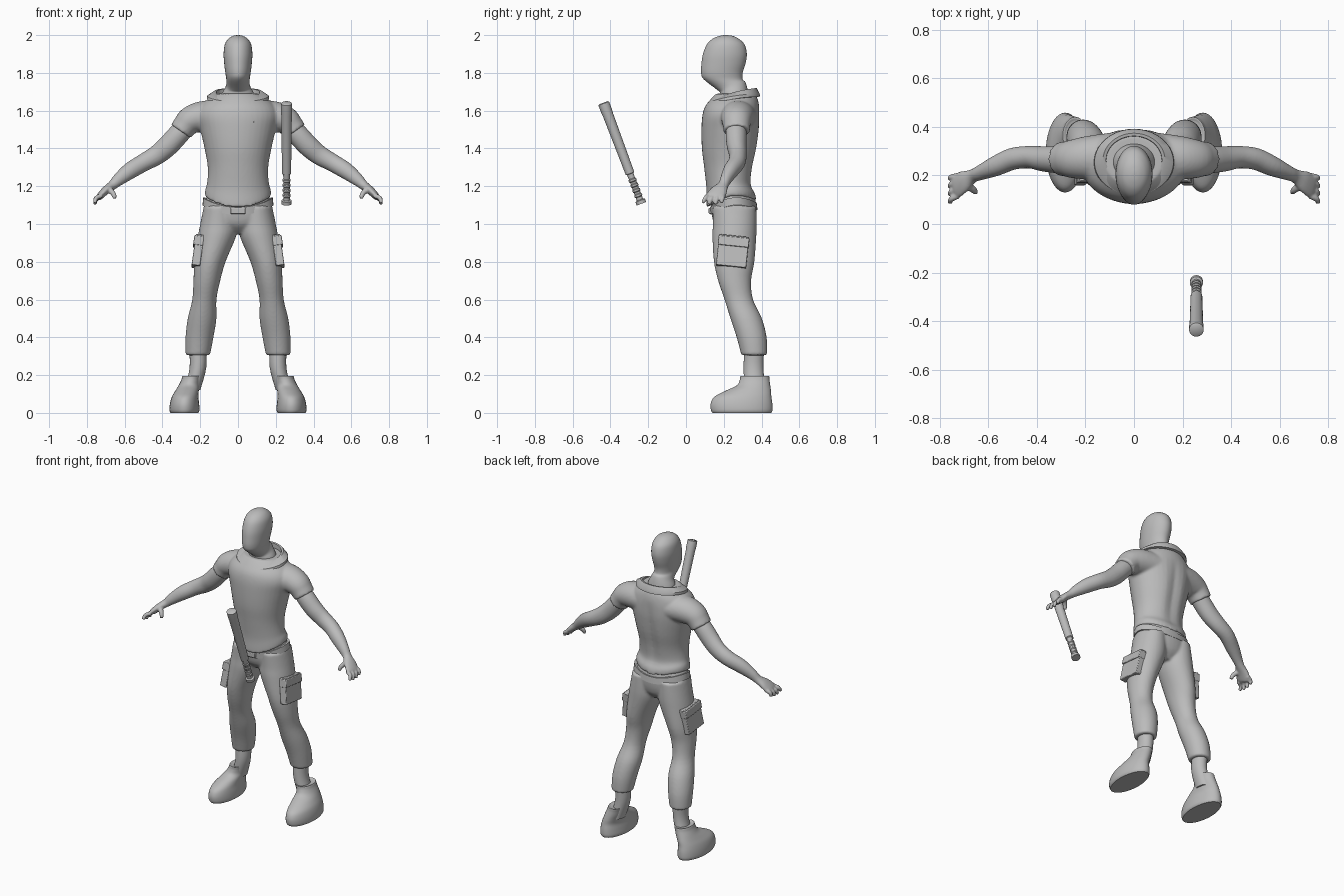
import bpy, bmesh, math
from mathutils import Vector, Matrix

default_cube = bpy.data.objects.get("Cube")
if default_cube:
    bpy.data.objects.remove(default_cube)

grey = bpy.data.materials.new("plain grey")
grey.use_nodes = True
colour = (0.5, 0.5, 0.5, 1)
grey.diffuse_color = colour
grey.node_tree.nodes["Principled BSDF"].inputs["Base Color"].default_value = colour

SEGMENTS = 40


def smooth_rows(rows, steps=4):
    """Catmull-Rom interpolation between section rows."""
    width = max(len(row) for row in rows)
    rows = [tuple(row) + (0,) * (width - len(row)) for row in rows]
    result = []
    for i in range(len(rows) - 1):
        before, a, b, after = rows[max(i - 1, 0)], rows[i], rows[i + 1], rows[min(i + 2, len(rows) - 1)]
        for step in range(steps):
            t = step / steps
            result.append(tuple(
                q + t / 2 * (r - p + t * (2 * p - 5 * q + 4 * r - s + t * (3 * (q - r) + s - p)))
                for p, q, r, s in zip(before, a, b, after)))
    return result + [rows[-1]]


def skin(bm, rings):
    """Bridge rings of points and cap both ends."""
    rings = [[bm.verts.new(point) for point in ring] for ring in rings]
    for low, high in zip(rings, rings[1:]):
        for i in range(len(low)):
            j = (i + 1) % len(low)
            bm.faces.new((low[i], low[j], high[j], high[i]))
    bm.faces.new(rings[0][::-1])
    bm.faces.new(rings[-1])


def loft(bm, rows, side=1, steps=4):
    """Level sections: z, x range, y range, then optional tilt and side lift."""
    rings = []
    for row in smooth_rows(rows, steps):
        z, x0, x1, y0, y1, tilt, lift = (tuple(row) + (0, 0))[:7]
        ring = []
        for i in range(SEGMENTS):
            angle = math.tau * i / SEGMENTS
            c, s = math.cos(angle), math.sin(angle)
            ring.append((side * ((x0 + x1) / 2 + c * (x1 - x0) / 2),
                         (y0 + y1) / 2 + s * (y1 - y0) / 2,
                         z + tilt * s + lift * c * c))
        rings.append(ring)
    skin(bm, rings)


def tube(bm, rows, side=1, steps=4):
    """Sections along a path: x, y, z, half width, half thickness."""
    rows = smooth_rows(rows, steps)
    centres = [Vector((side * row[0], row[1], row[2])) for row in rows]
    rings = []
    for i, row in enumerate(rows):
        along = (centres[min(i + 1, len(rows) - 1)] - centres[max(i - 1, 0)]).normalized()
        across = Vector((0, 1, 0))
        across = (across - along * across.dot(along)).normalized()
        up = along.cross(across)
        ring = []
        for k in range(SEGMENTS):
            angle = math.tau * k / SEGMENTS
            ring.append(centres[i] + across * row[3] * math.cos(angle) + up * row[4] * math.sin(angle))
        rings.append(ring)
    skin(bm, rings)


def finish(bm, name, voxel=0, bevel=0):
    """Turn the mesh into a smooth shaded object, optionally fused by remeshing."""
    bmesh.ops.recalc_face_normals(bm, faces=bm.faces)
    mesh = bpy.data.meshes.new(name)
    bm.to_mesh(mesh)
    bm.free()
    mesh.materials.append(grey)
    obj = bpy.data.objects.new(name, mesh)
    bpy.context.collection.objects.link(obj)
    bpy.ops.object.select_all(action="DESELECT")
    obj.select_set(True)
    bpy.context.view_layer.objects.active = obj
    bpy.ops.object.shade_smooth_by_angle(angle=math.radians(40))
    if voxel:
        fuse = obj.modifiers.new("fuse", "REMESH")
        fuse.mode, fuse.voxel_size, fuse.use_smooth_shade = "VOXEL", voxel, True
        relax = obj.modifiers.new("relax", "SMOOTH")
        relax.factor, relax.iterations = 0.5, 5
    if bevel:
        edge = obj.modifiers.new("soft edge", "BEVEL")
        edge.width, edge.segments = bevel, 2
    return obj


def block(name, centre, size, turn=Matrix(), bevel=0.004):
    bm = bmesh.new()
    place = Matrix.Translation(centre) @ turn @ Matrix.Diagonal((*size, 1))
    bmesh.ops.create_cube(bm, size=1, matrix=place)
    return finish(bm, name, bevel=bevel)


# Head and neck
bm = bmesh.new()
loft(bm, [(1.62, -.1, .1, .17, .33), (1.69, -.085, .085, .18, .33), (1.73, -.064, .064, .165, .315, .02),
          (1.765, -.062, .062, .095, .3), (1.8, -.067, .067, .08, .3), (1.85, -.073, .073, .082, .315),
          (1.9, -.076, .076, .09, .322), (1.95, -.07, .07, .11, .31), (1.98, -.052, .052, .14, .28),
          (1.995, -.028, .028, .175, .25), (2, -.006, .006, .205, .22)])
finish(bm, "head_and_neck")

# Shirt body with sleeves
bm = bmesh.new()
loft(bm, [(1.105, -.176, .176, .108, .37, .02, .045), (1.14, -.174, .174, .108, .368, .02, .04),
          (1.2, -.163, .163, .108, .348, .01, .02), (1.3, -.16, .16, .096, .358),
          (1.4, -.177, .177, .084, .38), (1.5, -.2, .2, .082, .392), (1.57, -.215, .215, .086, .392),
          (1.62, -.2, .2, .1, .388), (1.66, -.16, .16, .13, .38), (1.69, -.12, .12, .16, .365)])
# Spine hollow
for v in bm.verts:
    if v.co.y > .3:
        v.co.y -= .016 * math.exp(-(v.co.x / .035) ** 2) * max(0, 1 - ((v.co.z - 1.38) / .24) ** 2)
for side in (1, -1):
    tube(bm, [(.1, .275, 1.57, .1, .085), (.19, .272, 1.568, .09, .082), (.25, .268, 1.55, .08, .074),
              (.28, .268, 1.52, .072, .066), (.302, .268, 1.49, .07, .063)], side)
finish(bm, "shirt", voxel=.008)

# Folded collar
bm = bmesh.new()
loft(bm, [(1.652, -.165, .165, .115, .392, .022, .01), (1.668, -.163, .163, .12, .39, .022, .01),
          (1.692, -.128, .128, .15, .374, .028, .008), (1.69, -.115, .115, .165, .362, .028, .008),
          (1.65, -.112, .112, .165, .36, .02)], steps=1)
finish(bm, "collar")

# Oval chest badge
bm = bmesh.new()
place = (Matrix.Translation((.115, .121, 1.54)) @ Matrix.Rotation(math.radians(30), 4, "Z")
         @ Matrix.Rotation(math.radians(90), 4, "X") @ Matrix.Diagonal((.04, .022, 1, 1)))
bmesh.ops.create_cone(bm, cap_ends=True, segments=SEGMENTS, radius1=1, radius2=1, depth=.012, matrix=place)
finish(bm, "chest_badge")

# Trousers
bm = bmesh.new()
loft(bm, [(1.16, -.16, .16, .13, .36), (1.08, -.184, .184, .132, .374),
          (1, -.18, .18, .15, .36), (.95, -.08, .08, .2, .32)])
for side in (1, -1):
    loft(bm, [(1.09, .01, .182, .14, .372), (1, .004, .2, .142, .374), (.93, .012, .213, .14, .372),
              (.8, .066, .23, .148, .362), (.7, .094, .236, .17, .345), (.6, .114, .242, .204, .355),
              (.5, .114, .266, .235, .402), (.4, .13, .278, .268, .427), (.305, .148, .278, .293, .43)], side)
finish(bm, "trousers", voxel=.008)

# Waistband and buckle
bm = bmesh.new()
loft(bm, [(1.06, -.188, .188, .129, .379, .012, .04), (1.1, -.184, .184, .126, .374, .012, .04)], steps=1)
finish(bm, "waistband")
block("buckle", (0, .128, 1.07), (.08, .016, .032))

# Paired limbs and gear
for side, label in ((1, "left"), (-1, "right")):
    # Arm, palm, fingers and thumb
    bm = bmesh.new()
    tube(bm, [(.24, .268, 1.55, .05, .05), (.31, .265, 1.48, .055, .056), (.37, .268, 1.415, .052, .056),
              (.43, .275, 1.365, .046, .052), (.5, .268, 1.325, .045, .047), (.57, .238, 1.283, .041, .044),
              (.63, .212, 1.237, .031, .034), (.665, .197, 1.205, .028, .025), (.7, .176, 1.178, .044, .022),
              (.73, .157, 1.148, .05, .018), (.738, .152, 1.138, .045, .012)], side)
    for k in range(4):
        spread = k - 1.5
        drop = .008 * abs(spread)
        base = Vector((.722, .158 + .027 * spread, 1.15))
        tip = Vector((.757, .138 + .033 * spread, 1.1 + drop))
        knuckle = (base + tip) / 2 + Vector((.012, 0, .006))
        tube(bm, [(*base, .013, .013), (*knuckle, .012, .012), (*tip, .01, .01)], side)
    tube(bm, [(.685, .16, 1.185, .018, .016), (.66, .14, 1.16, .014, .014), (.652, .13, 1.135, .01, .01)], side)
    finish(bm, label + "_arm", voxel=.005)

    # Bare ankle
    bm = bmesh.new()
    loft(bm, [(.36, .17, .26, .31, .415), (.24, .168, .256, .305, .41), (.12, .2, .285, .31, .42)], side)
    finish(bm, label + "_ankle")

    # Shoe
    bm = bmesh.new()
    loft(bm, [(0, .21, .357, .14, .452), (.015, .204, .363, .132, .458), (.05, .206, .36, .131, .457),
              (.085, .21, .35, .15, .452), (.115, .208, .333, .205, .45), (.145, .203, .315, .268, .446),
              (.175, .197, .3, .285, .442), (.195, .192, .293, .288, .44), (.19, .205, .28, .305, .425)], side)
    finish(bm, label + "_shoe")

    # Cargo pocket with flap
    turn = Matrix.Rotation(side * math.radians(-8), 4, "Y") @ Matrix.Rotation(math.radians(-6), 4, "X")
    block(label + "_pocket", (side * .213, .247, .855), (.045, .16, .165), turn)
    block(label + "_pocket_flap", (side * .209, .252, .905), (.053, .164, .05), turn)

# Baton: barrel, ribbed grip and end knob
bm = bmesh.new()
top, bottom = Vector((.257, -.437, 1.642)), Vector((.257, -.236, 1.107))
profile = [(0, .024), (.008, .03), (.08, .03), (.12, .028), (.7, .024), (.705, .018)]
for k in range(4):
    start = .75 + .05 * k
    profile += [(start, .017), (start + .008, .021), (start + .026, .021), (start + .034, .017)]
profile += [(.96, .018), (.968, .027), (1, .027)]
tube(bm, [(*top.lerp(bottom, t), r, r) for t, r in profile], steps=1)
finish(bm, "baton")
